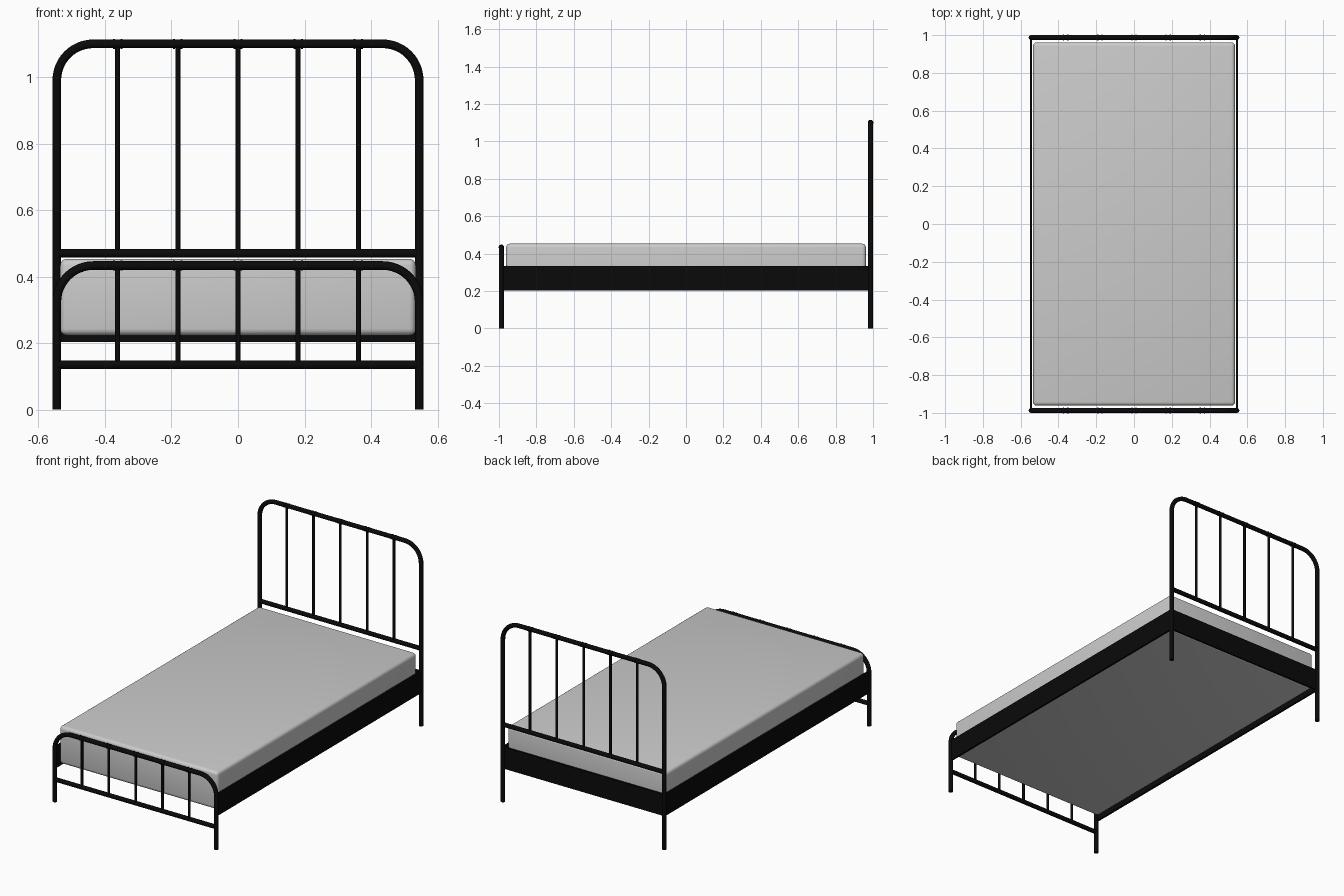
import bpy
import math
from mathutils import Vector

if "Cube" in bpy.data.objects:
    bpy.data.objects.remove(bpy.data.objects["Cube"], do_unlink=True)


def make_material(name, color, roughness):
    mat = bpy.data.materials.new(name)
    mat.use_nodes = True
    mat.diffuse_color = color
    bsdf = mat.node_tree.nodes["Principled BSDF"]
    bsdf.inputs["Base Color"].default_value = color
    bsdf.inputs["Roughness"].default_value = roughness
    return mat


BLACK = make_material("black metal", (0.003, 0.003, 0.003, 1), 0.5)
GREY = make_material("light grey fabric", (0.6, 0.6, 0.6, 1), 0.9)

POST_X = 0.545
END_Y = 0.987
TUBE = 0.013
BAR = 0.0075
BAR_SPACING = 0.181


def finish(obj, name, mat):
    obj.name = name
    obj.data.materials.append(mat)
    return obj


def smooth(obj):
    bpy.ops.object.select_all(action="DESELECT")
    obj.select_set(True)
    bpy.context.view_layer.objects.active = obj
    bpy.ops.object.shade_smooth_by_angle(angle=math.radians(40))


def box(name, low, high, mat):
    low, high = Vector(low), Vector(high)
    bpy.ops.mesh.primitive_cube_add(size=1, location=(low + high) / 2)
    obj = bpy.context.object
    obj.scale = high - low
    bpy.ops.object.transform_apply(location=False, rotation=False, scale=True)
    return finish(obj, name, mat)


def rod(name, start, end, radius):
    start, end = Vector(start), Vector(end)
    axis = end - start
    bpy.ops.mesh.primitive_cylinder_add(
        vertices=16, radius=radius, depth=axis.length, location=(start + end) / 2,
        rotation=axis.to_track_quat("Z", "Y").to_euler())
    obj = finish(bpy.context.object, name, BLACK)
    smooth(obj)


def hoop(name, y, top, corner):
    """Bent tube: post, rounded corner, top rail, corner, post."""
    points = [(-POST_X, 0)]
    for side, first in ((-1, 180), (1, 90)):
        for i in range(13):
            a = math.radians(first - 90 * i / 12)
            points.append((side * (POST_X - corner) + corner * math.cos(a),
                           top - corner + corner * math.sin(a)))
    points.append((POST_X, 0))
    curve = bpy.data.curves.new(name, "CURVE")
    curve.dimensions = "3D"
    curve.bevel_depth = TUBE
    curve.bevel_resolution = 4
    curve.use_fill_caps = True
    spline = curve.splines.new("POLY")
    spline.points.add(len(points) - 1)
    for p, (x, z) in zip(spline.points, points):
        p.co = (x, y, z, 1)
    obj = bpy.data.objects.new(name, curve)
    bpy.context.collection.objects.link(obj)
    finish(obj, name, BLACK)
    bpy.ops.object.select_all(action="DESELECT")
    obj.select_set(True)
    bpy.context.view_layer.objects.active = obj
    bpy.ops.object.convert(target="MESH")
    smooth(bpy.context.object)


def bed_end(name, y, top, corner, low_rail):
    hoop(name + "_hoop", y, top, corner)
    rod(name + "_lower_rail", (-POST_X, y, low_rail), (POST_X, y, low_rail), TUBE)
    for i in range(-2, 3):
        x = i * BAR_SPACING
        rod(name + "_bar", (x, y, low_rail), (x, y, top), BAR)
        # Thin weld rings on the top rail, either side of each bar
        for s in (-1, 1):
            rx = x + s * 0.011
            rod(name + "_weld_ring", (rx - 0.003, y, top), (rx + 0.003, y, top), TUBE + 0.002)


# Tubular ends
bed_end("headboard", END_Y, 1.1, 0.11, 0.47)
bed_end("footboard", -END_Y, 0.433, 0.11, 0.135)

# Side rails and back end rail
for side, name in ((-1, "right_side_rail"), (1, "left_side_rail")):
    x = side * POST_X
    box(name, (x - 0.006, -0.975, 0.203), (x + 0.006, END_Y, 0.334), BLACK)
box("head_end_rail", (-POST_X, 0.979, 0.203), (POST_X, 0.991, 0.334), BLACK)

# Mattress with softened edges
mattress = box("mattress", (-0.535, -0.962, 0.223), (0.535, 0.962, 0.453), GREY)
bevel = mattress.modifiers.new("soft edges", "BEVEL")
bevel.width = 0.02
bevel.segments = 4
bpy.ops.object.modifier_apply(modifier=bevel.name)
smooth(mattress)
